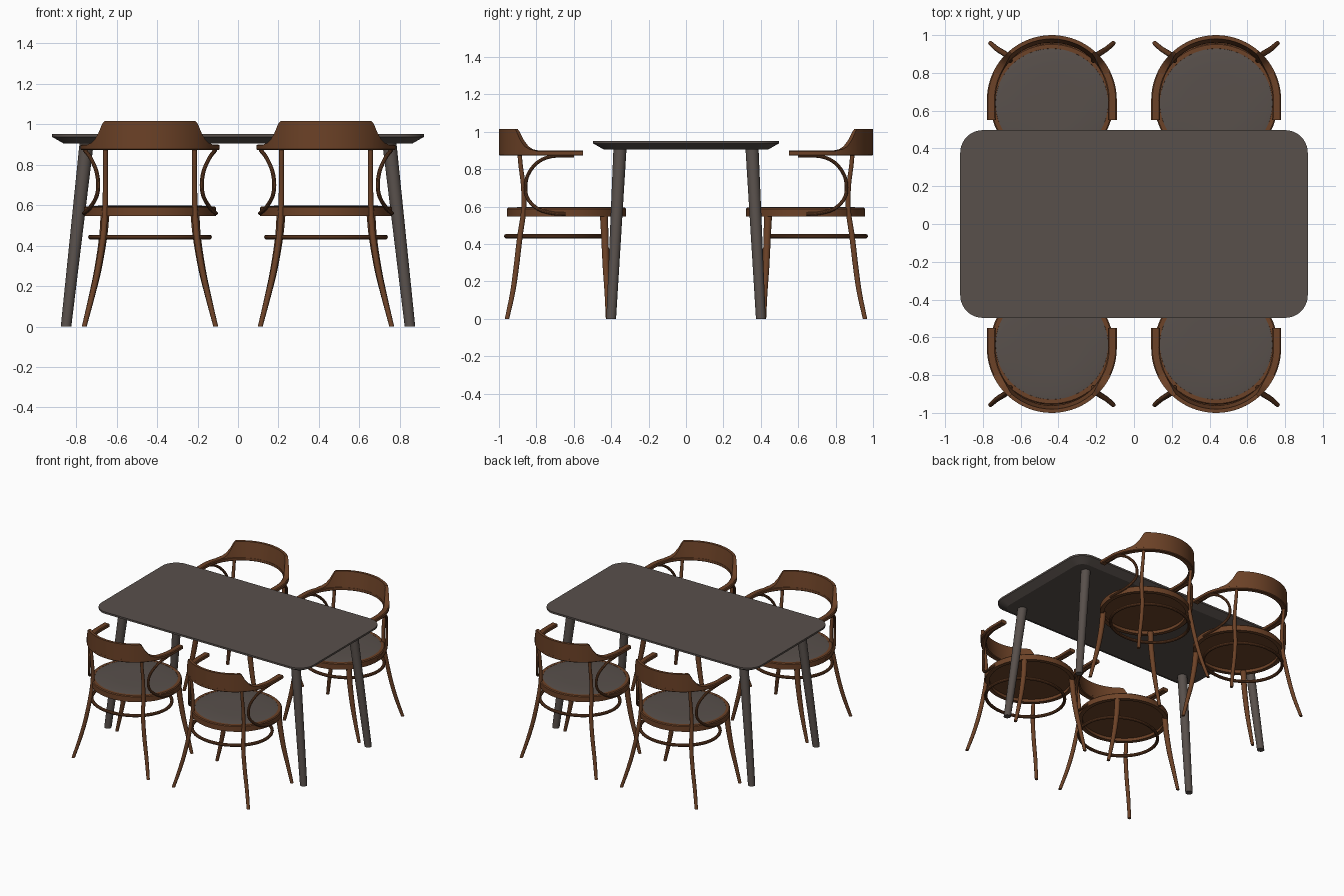
import bpy, bmesh, math
from mathutils import Vector

if "Cube" in bpy.data.objects:
    bpy.data.objects.remove(bpy.data.objects["Cube"])


def material(name, rgb):
    m = bpy.data.materials.new(name)
    m.diffuse_color = (*rgb, 1)
    m.use_nodes = True
    m.node_tree.nodes["Principled BSDF"].inputs["Base Color"].default_value = m.diffuse_color
    return m


GREY = material("warm grey", (0.098, 0.080, 0.071))
BROWN = material("brown wood", (0.150, 0.054, 0.020))


def finish(name, bm, mat, angle=35):
    bmesh.ops.recalc_face_normals(bm, faces=bm.faces)
    me = bpy.data.meshes.new(name)
    bm.to_mesh(me)
    bm.free()
    me.materials.append(mat)
    ob = bpy.data.objects.new(name, me)
    bpy.context.collection.objects.link(ob)
    bpy.ops.object.select_all(action='DESELECT')
    ob.select_set(True)
    bpy.context.view_layer.objects.active = ob
    bpy.ops.object.shade_smooth_by_angle(angle=math.radians(angle))
    return ob


def loft(name, sections, mat, caps=True, loop=False, angle=35):
    """Skin a row of closed cross-sections."""
    bm = bmesh.new()
    rows = [[bm.verts.new(p) for p in s] for s in sections]
    n = len(rows[0])
    pairs = list(zip(rows, rows[1:])) + ([(rows[-1], rows[0])] if loop else [])
    for a, b in pairs:
        for i in range(n):
            j = (i + 1) % n
            bm.faces.new((a[i], a[j], b[j], b[i]))
    if caps and not loop:
        bm.faces.new(rows[0])
        bm.faces.new(rows[-1])
    return finish(name, bm, mat, angle)


def smooth_path(pts, steps=6):
    """Catmull-Rom through points of any dimension."""
    p = [Vector(q) for q in pts]
    p = [2 * p[0] - p[1]] + p + [2 * p[-1] - p[-2]]
    out = []
    for i in range(1, len(p) - 2):
        a, b, c, d = p[i - 1:i + 3]
        for k in range(steps):
            t = k / steps
            out.append(0.5 * (2 * b + (c - a) * t + (2 * a - 5 * b + 4 * c - d) * t * t
                              + (3 * b - a - 3 * c + d) * t ** 3))
    return out + [p[-2]]


def tube(name, path, mat, flat=False, n=14):
    """Round bar along (x, y, z, radius) points; flat keeps the rings level."""
    sections = []
    for i, q in enumerate(path):
        c = q.to_3d()
        t = path[min(i + 1, len(path) - 1)].to_3d() - path[max(i - 1, 0)].to_3d()
        u, v = Vector((1, 0, 0)), Vector((0, 1, 0))
        if not flat:
            v = t.cross(u).normalized()
            u = v.cross(t).normalized()
        sections.append([c + q[3] * (u * math.cos(k * math.tau / n) + v * math.sin(k * math.tau / n))
                         for k in range(n)])
    return loft(name, sections, mat)


def ellipse(cy, rx, ry, z, n=64):
    return [(rx * math.sin(k * math.tau / n), cy + ry * math.cos(k * math.tau / n), z) for k in range(n)]


# ---- Table: rounded top with an undercut edge
def rounded_rect(hx, hy, r, z, n=10):
    pts = []
    for q, (sx, sy) in enumerate([(1, 1), (-1, 1), (-1, -1), (1, -1)]):
        for k in range(n + 1):
            a = math.pi / 2 * (q + k / n)
            pts.append((sx * (hx - r) + r * math.cos(a), sy * (hy - r) + r * math.sin(a), z))
    return pts


loft("table_top", [rounded_rect(0.86, 0.437, 0.07, 0.904), rounded_rect(0.92, 0.497, 0.12, 0.938),
                   rounded_rect(0.92, 0.497, 0.12, 0.952)], GREY, angle=25)
for sx in (-1, 1):
    for sy in (-1, 1):
        tube("table_leg", [Vector((sx * 0.85, sy * 0.40, 0, 0.026)),
                           Vector((sx * 0.748, sy * 0.353, 0.91, 0.035))], GREY, True, 24)

# ---- One chair, modelled facing -y in the back row
chair = []
CY, SY = 0.656, 0.639          # centres of the arm bow and the seat

# Seat rim, underside panel and cushion
profile = [(0.0, 0.547), (0.0, 0.588), (0.006, 0.594), (0.028, 0.594), (0.030, 0.590), (0.030, 0.547)]
chair.append(loft("seat_rim", [ellipse(SY, 0.326 - d, 0.318 - d, z) for d, z in profile],
                  BROWN, loop=True))
chair.append(loft("seat_panel", [ellipse(SY, 0.30, 0.292, 0.570), ellipse(SY, 0.30, 0.292, 0.578)], BROWN))
chair.append(loft("seat_cushion", [ellipse(SY, 0.30, 0.292, 0.578), ellipse(SY, 0.30, 0.292, 0.593),
                                   ellipse(SY, 0.27, 0.262, 0.597), ellipse(SY, 0.15, 0.15, 0.599)], GREY))

# Stretcher hoop
hoop = []
for k in range(56):
    a = k * math.tau / 56
    hoop.append([((0.294 + 0.012 * math.cos(b)) * math.sin(a),
                  0.695 + (0.266 + 0.012 * math.cos(b)) * math.cos(a),
                  0.442 + 0.012 * math.sin(b)) for b in [j * math.tau / 10 for j in range(10)]])
chair.append(loft("stretcher_hoop", hoop, BROWN, loop=True))

# Arm bow: half circle with straight ends
frames = [(0.344, 0.55, 1, 0, 0.048)]
for k in range(41):
    a = math.pi / 2 - math.pi * k / 40
    s, c = math.sin(a), math.cos(a)
    frames.append((0.344 * s, CY + 0.344 * c, s, c, 0.040 + 0.006 * abs(s) ** 4))
frames.append((-0.344, 0.55, -1, 0, 0.048))
bar = [(0, 0.877), (0, 0.895), (0.006, 0.900), (-0.006, 0.900), (-0.0, 0.895), (-0.0, 0.877),
       (-0.006, 0.872), (0.006, 0.872)]
sections = []
for x, y, nx, ny, w in frames:
    sections.append([(x - nx * (d + (w if i in (3, 4, 5, 6) else 0)),
                      y - ny * (d + (w if i in (3, 4, 5, 6) else 0)), z)
                     for i, (d, z) in enumerate(bar)])
chair.append(loft("arm_bow", sections, BROWN))


# Backrest: curved panel with swooping ends
def crest(deg):
    keys = [(0, 1.015), (41, 1.015), (43, 1.005), (48, 0.955), (53, 0.922), (58, 0.907), (65, 0.899), (90, 0.899)]
    for (a, h), (b, g) in zip(keys, keys[1:]):
        if deg <= b:
            return h + (g - h) * (deg - a) / (b - a)


sections = []
angles = [s * d for s, ds in ((-1, (65, 61, 58, 55, 53, 50, 48, 45, 43, 41, 36, 30, 24, 18, 12, 6)),
                              (1, (0, 6, 12, 18, 24, 30, 36, 41, 43, 45, 48, 50, 53, 55, 58, 61, 65))) for d in ds]
for deg in angles:
    a, h = math.radians(deg), crest(abs(deg))
    inner = 0.304 + 0.020 * (h - 0.89) / 0.125
    sections.append([(r * math.sin(a), CY + r * math.cos(a), z)
                     for r, z in ((0.304, 0.89), (0.344, 0.89), (0.344, h), (inner, h))])
chair.append(loft("backrest", sections, BROWN))

for s in (-1, 1):
    # Back leg running up to the arm bow
    chair.append(tube("back_leg", smooth_path([
        (s * 0.325, 0.957, 0, 0.012), (s * 0.290, 0.927, 0.14, 0.014), (s * 0.258, 0.907, 0.28, 0.015),
        (s * 0.232, 0.888, 0.44, 0.015), (s * 0.222, 0.868, 0.58, 0.014), (s * 0.220, 0.869, 0.70, 0.013),
        (s * 0.220, 0.884, 0.82, 0.012), (s * 0.220, 0.890, 0.885, 0.012)]), BROWN, True))
    # Front leg
    chair.append(tube("front_leg", smooth_path([
        (s * 0.325, 0.417, 0, 0.012), (s * 0.290, 0.421, 0.14, 0.015), (s * 0.258, 0.428, 0.28, 0.018),
        (s * 0.232, 0.434, 0.44, 0.020), (s * 0.222, 0.439, 0.56, 0.022)]), BROWN, True))
    # C-shaped arm brace, following the round of the seat
    yz = [(0.60, 0.872), (0.72, 0.868), (0.795, 0.835), (0.845, 0.77), (0.858, 0.70),
          (0.845, 0.64), (0.79, 0.587), (0.71, 0.564), (0.645, 0.560)]
    chair.append(tube("arm_brace", smooth_path([
        (s * math.sqrt(0.326 ** 2 - (y - CY) ** 2), y, z, 0.010) for y, z in yz], 5), BROWN, n=10))

# ---- Place the four chairs
for x in (-0.435, 0.435):
    for turn in (0, math.pi):
        for part in chair:
            ob = part
            if (x, turn) != (-0.435, 0):
                ob = part.copy()
                bpy.context.collection.objects.link(ob)
            ob.location = (x, 0, 0)
            ob.rotation_euler = (0, 0, turn)
